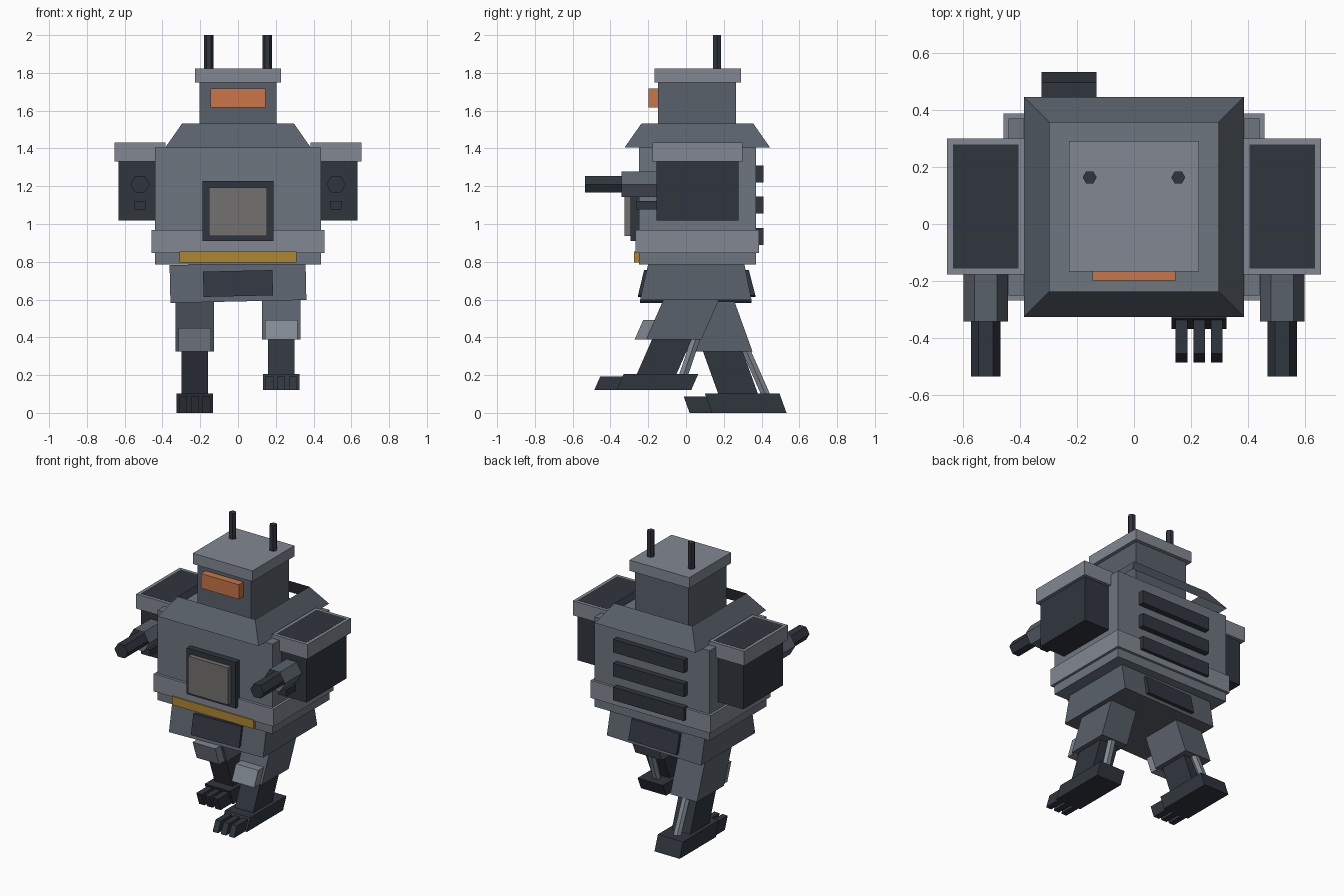
import bpy, bmesh, math
from mathutils import Vector, Matrix

if "Cube" in bpy.data.objects:
    bpy.data.objects.remove(bpy.data.objects["Cube"])


def paint(name, rgb):
    m = bpy.data.materials.new(name)
    m.diffuse_color = (*rgb, 1)
    m.use_nodes = True
    m.node_tree.nodes["Principled BSDF"].inputs["Base Color"].default_value = m.diffuse_color
    return m


DARK = paint("dark_steel", (0.03, 0.036, 0.048))
MID = paint("mid_steel", (0.102, 0.12, 0.147))
BODY = paint("body_steel", (0.156, 0.181, 0.216))
LIGHT = paint("light_steel", (0.223, 0.25, 0.29))
PANEL = paint("warm_grey", (0.17, 0.165, 0.16))
ORANGE = paint("orange", (0.58, 0.18, 0.065))
YELLOW = paint("yellow", (0.43, 0.24, 0.03))


def finish(name, bm, mat, warp=None):
    if warp:
        for v in bm.verts:
            v.co = warp(v.co)
    bmesh.ops.recalc_face_normals(bm, faces=bm.faces)
    me = bpy.data.meshes.new(name)
    bm.to_mesh(me)
    bm.free()
    me.materials.append(mat)
    ob = bpy.data.objects.new(name, me)
    bpy.context.collection.objects.link(ob)
    return ob


def box(name, x, y, z, mat, warp=None):
    """Box from (min, max) ranges."""
    bm = bmesh.new()
    bmesh.ops.create_cube(bm, size=1)
    for v in bm.verts:
        v.co = Vector([(a + b) / 2 + c * (b - a) for (a, b), c in zip((x, y, z), v.co)])
    return finish(name, bm, mat, warp)


def side_prism(name, half_x, profile, mat, warp=None):
    """Extrude a (y, z) profile across x."""
    bm = bmesh.new()
    face = bm.faces.new([bm.verts.new((-half_x, y, z)) for y, z in profile])
    ext = bmesh.ops.extrude_face_region(bm, geom=[face])
    verts = [g for g in ext["geom"] if isinstance(g, bmesh.types.BMVert)]
    bmesh.ops.translate(bm, verts=verts, vec=(2 * half_x, 0, 0))
    return finish(name, bm, mat, warp)


def hex_rod(name, p, q, r, mat, caps=True, warp=None):
    """Six-sided rod between two points, corners along x."""
    p, q = Vector(p), Vector(q)
    d = q - p
    bm = bmesh.new()
    bmesh.ops.create_cone(bm, cap_ends=caps, segments=6, radius1=r, radius2=r, depth=d.length)
    corner = max(bm.verts, key=lambda v: v.co.x).co
    spin = Matrix.Rotation(-math.atan2(corner.y, corner.x), 4, 'Z')
    tilt = Matrix.Rotation(math.atan2(-d.y, d.z), 4, 'X')
    bmesh.ops.transform(bm, verts=bm.verts, matrix=Matrix.Translation((p + q) / 2) @ tilt @ spin)
    return finish(name, bm, mat, warp)


# Torso and belt
box("torso", (-0.44, 0.44), (-0.25, 0.37), (0.785, 1.405), BODY)
box("belt", (-0.457, 0.457), (-0.268, 0.387), (0.847, 0.968), LIGHT)
box("belt_stripe", (-0.31, 0.31), (-0.276, -0.24), (0.796, 0.855), YELLOW)
box("chest_frame", (-0.187, 0.187), (-0.293, -0.24), (0.91, 1.228), DARK)
box("chest_panel", (-0.153, 0.153), (-0.325, -0.28), (0.937, 1.193), PANEL)
for i in range(3):
    z = 0.89 + 0.165 * i
    box(f"back_vent_{i + 1}", (-0.27, 0.27), (0.36, 0.41), (z, z + 0.09), DARK)

# Open sloping collar
bm = bmesh.new()
bmesh.ops.create_cone(bm, cap_ends=False, segments=4, radius1=0.385 * math.sqrt(2),
                      radius2=0.296 * math.sqrt(2), depth=0.127)
c0 = bm.verts[:][0].co
turn = Matrix.Rotation(math.pi / 4 - math.atan2(c0.y, c0.x), 4, 'Z')
bmesh.ops.transform(bm, verts=bm.verts, matrix=Matrix.Translation((0, 0.06, 1.4685)) @ turn)
finish("collar", bm, MID)

# Head
box("head", (-0.204, 0.204), (-0.148, 0.265), (1.40, 1.755), MID)
box("head_plate", (-0.228, 0.228), (-0.167, 0.29), (1.749, 1.823), LIGHT)
box("visor", (-0.145, 0.145), (-0.198, -0.14), (1.616, 1.717), ORANGE)
for s, side in ((-1, "left"), (1, "right")):
    hex_rod(f"antenna_{side}", (s * 0.155, 0.163, 1.80), (s * 0.155, 0.163, 2.0), 0.0245, DARK)


# Pelvis, rolled slightly with the stride
def roll(v):
    c = Vector((0, 0, 0.685))
    return c + Matrix.Rotation(-0.022, 3, 'Y') @ (v - c)


side_prism("pelvis", 0.36, [(-0.198, 0.79), (0.307, 0.79), (0.347, 0.59), (-0.243, 0.59)], MID, roll)
side_prism("pelvis_front_panel", 0.184,
           [(-0.222, 0.752), (-0.18, 0.752), (-0.21, 0.618), (-0.254, 0.618)], DARK, roll)
side_prism("pelvis_back_panel", 0.184,
           [(0.29, 0.752), (0.333, 0.752), (0.367, 0.618), (0.32, 0.618)], DARK, roll)

# Arm pods with guns
for s, side in ((-1, "left"), (1, "right")):
    x = s * 0.519

    def span(h):
        return (x - h, x + h)

    box(f"arm_pod_{side}", span(0.114), (-0.156, 0.278), (1.018, 1.4325), DARK)
    box(f"arm_cap_{side}", span(0.135), (-0.177, 0.299), (1.331, 1.4315), LIGHT)
    hex_rod(f"gun_sleeve_{side}", (x, -0.15, 1.21), (x, -0.342, 1.21), 0.078, MID, caps=False)
    hex_rod(f"gun_barrel_{side}", (x, -0.15, 1.21), (x, -0.534, 1.21), 0.051, DARK)
    box(f"gun_sensor_{side}", span(0.03), (-0.262, -0.15), (1.077, 1.122), DARK)

# Legs: one layout, sheared back (left) or forward and lifted (right)
for s, side in ((-1, "left"), (1, "right")):
    x = s * 0.228

    def stride(v, s=s):
        y = v.y - s * 0.36 * (0.70 - v.z)
        return Vector((v.x, y, v.z if s < 0 else 0.122 + 0.82 * v.z))

    def leg_box(part, h, y, z, mat, dx=0):
        box(f"{part}_{side}", (x + dx - h, x + dx + h), y, z, mat, stride)

    leg_box("thigh", 0.102, (-0.077, 0.217), (0.325, 0.62), MID)
    leg_box("knee_pad", 0.086, (-0.137, -0.07), (0.325, 0.45), LIGHT)
    leg_box("shin", 0.07, (-0.045, 0.165), (0.09, 0.34), DARK)
    hex_rod(f"piston_{side}", (x, 0.205, 0.09), (x, 0.183, 0.36), 0.028, LIGHT, warp=stride)
    leg_box("foot", 0.0965, (-0.115, 0.28), (0, 0.103), DARK)
    for i in (-1, 0, 1):
        leg_box(f"toe_{i + 2}", 0.0205, (-0.233, -0.10), (0, 0.087), DARK, dx=i * 0.0615)
